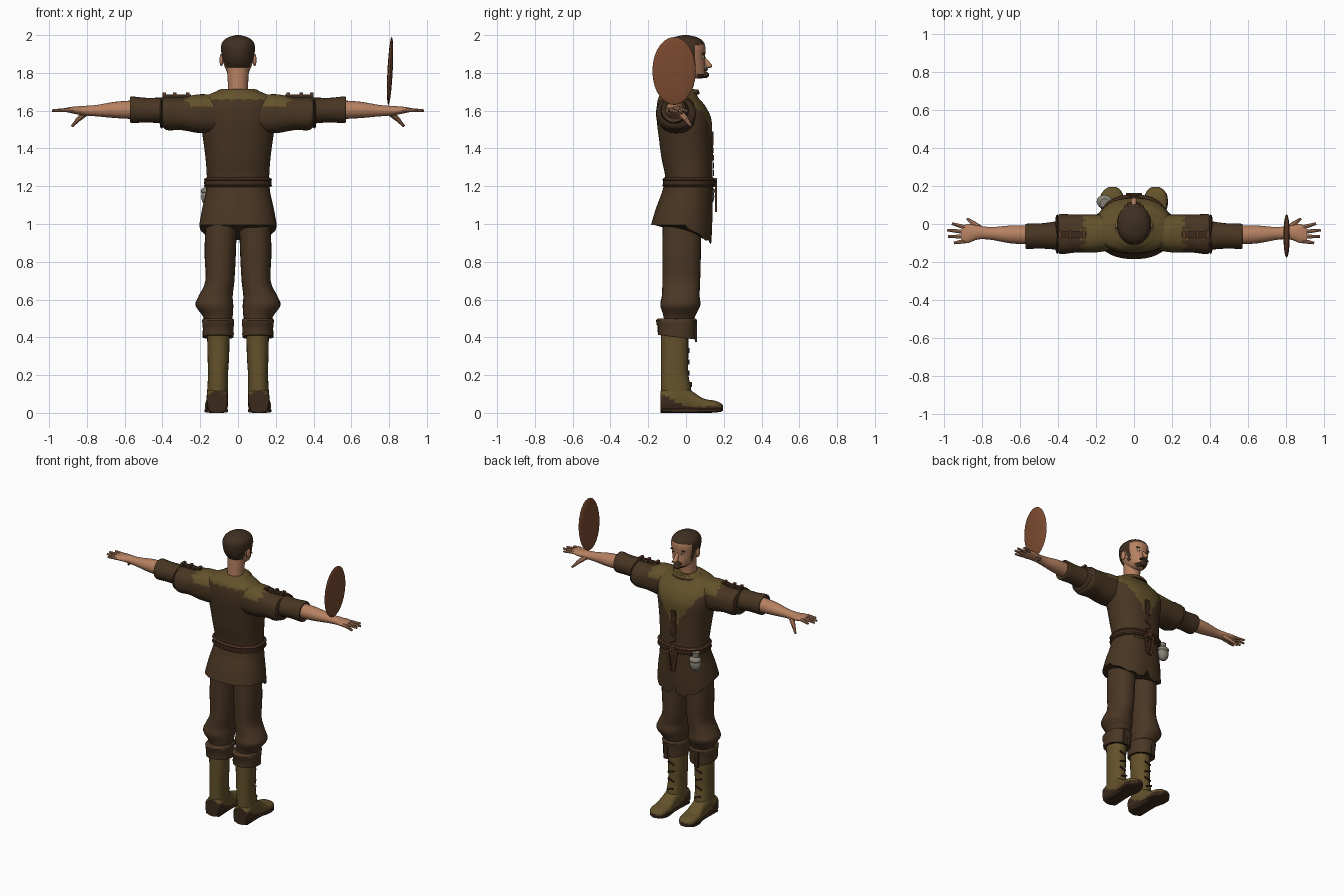
import bpy, bmesh, math
from mathutils import Vector, Matrix

if "Cube" in bpy.data.objects:
    bpy.data.objects.remove(bpy.data.objects["Cube"])


def material(name, *rgb):
    mat = bpy.data.materials.new(name)
    mat.use_nodes = True
    mat.diffuse_color = (*rgb, 1)
    mat.node_tree.nodes["Principled BSDF"].inputs["Base Color"].default_value = (*rgb, 1)
    return mat


cloth = material("brown cloth", .065, .036, .016)
trouser = material("trouser brown", .07, .038, .018)
olive = material("olive leather", .125, .083, .024)
leather = material("dark leather", .045, .023, .012)
strap = material("strap brown", .1, .042, .02)
skin = material("skin", .47, .22, .12)
hair = material("dark hair", .05, .028, .015)
wood = material("reddish disc", .2, .07, .03)
grey = material("grey pouch", .24, .22, .18)
white = material("eye white", .6, .55, .5)
made = []


def finish(name, bm, mats, rule=None):
    """Turn a bmesh into an object, choosing face colours by a rule on the face centre."""
    bmesh.ops.recalc_face_normals(bm, faces=bm.faces)
    if rule:
        for face in bm.faces:
            face.material_index = int(rule(face.calc_center_median()))
    mesh = bpy.data.meshes.new(name)
    bm.to_mesh(mesh)
    bm.free()
    for mat in mats:
        mesh.materials.append(mat)
    obj = bpy.data.objects.new(name, mesh)
    bpy.context.collection.objects.link(obj)
    made.append(obj)
    return obj


def spline(rings, steps):
    """Catmull-Rom interpolation between cross-sections."""
    out = []
    for i in range(len(rings) - 1):
        a, b, c, d = (rings[min(max(i + k, 0), len(rings) - 1)] for k in (-1, 0, 1, 2))
        for s in range(steps):
            t = s / steps
            out.append([q + t / 2 * (r - p + t * (2*p - 5*q + 4*r - u + t * (3*(q - r) + u - p)))
                        for p, q, r, u in zip(a, b, c, d)])
    return out + [list(rings[-1])]


def loft(name, axis, rings, mats, side=1, n=24, steps=4, power=2, rule=None, warp=None):
    """Skin rings of (position, centre, centre, radius, radius) along an axis."""
    bm = bmesh.new()
    rows = []
    for pos, c1, c2, r1, r2 in spline(rings, steps):
        row = []
        for k in range(n):
            co, si = math.cos(math.tau * k / n), math.sin(math.tau * k / n)
            u = c1 + r1 * math.copysign(abs(co) ** (2 / power), co)
            v = c2 + r2 * math.copysign(abs(si) ** (2 / power), si)
            p = Vector({"x": (pos, u, v), "y": (u, pos, v), "z": (u, v, pos)}[axis])
            if warp:
                warp(p)
            p.x *= side
            row.append(bm.verts.new(p))
        rows.append(row)
    for low, high in zip(rows, rows[1:]):
        for k in range(n):
            j = (k + 1) % n
            bm.faces.new((low[k], low[j], high[j], high[k]))
    bm.faces.new(rows[0])
    bm.faces.new(rows[-1])
    return finish(name, bm, mats, rule)


def ball(name, centre, radii, mat, turn=0):
    bm = bmesh.new()
    bmesh.ops.create_uvsphere(bm, u_segments=24, v_segments=14, radius=1)
    bm.transform(Matrix.Translation(centre) @ Matrix.Rotation(turn, 4, "Y") @ Matrix.Diagonal((*radii, 1)))
    return finish(name, bm, [mat])


def rod(name, start, end, r1, r2, mat, n=8):
    a, b = Vector(start), Vector(end)
    bm = bmesh.new()
    bmesh.ops.create_cone(bm, cap_ends=True, segments=n, radius1=r1, radius2=r2, depth=(b - a).length)
    turn = (b - a).to_track_quat("Z", "Y").to_matrix().to_4x4()
    bm.transform(Matrix.Translation((a + b) / 2) @ turn)
    return finish(name, bm, [mat])


def box(name, centre, size, mat, turn=0, axis="Y"):
    bm = bmesh.new()
    bmesh.ops.create_cube(bm, size=1)
    bm.transform(Matrix.Translation(centre) @ Matrix.Rotation(turn, 4, axis) @ Matrix.Diagonal((*size, 1)))
    return finish(name, bm, [mat])


def zigzag(v, width, height):
    return abs((v / width) % 1 - .5) * height


# Tunic body with a torn yoke over the shoulders and chest
def yoke(p):
    if p.y > -.03:
        return p.z > 1.36 + 1.4 * abs(p.x) + zigzag(p.x, .05, .05)
    return p.z > 1.655 + zigzag(p.x, .06, .015)


loft("tunic_body", "z", [
    (1.18, 0, .015, .165, .13), (1.25, 0, .015, .165, .125), (1.35, 0, .005, .172, .135),
    (1.45, 0, -.003, .185, .14), (1.55, 0, -.01, .2, .145), (1.62, 0, -.025, .205, .13),
    (1.67, 0, -.04, .18, .105), (1.70, 0, -.035, .12, .088), (1.715, 0, -.03, .085, .075)],
    [cloth, olive], n=72, steps=6, power=2.3, rule=yoke)


# Flared tunic skirt, longer and ragged at the front
def hem(p):
    t = (1.22 - p.z) / .22
    p.z -= t * (.085 * max(0, p.y / .13) + (zigzag(p.x, .07, .03) if p.y > 0 else 0))
    p.z += t * .06 * max(0, 1 - abs(p.x) / .02) * (p.y > 0)


loft("tunic_skirt", "z", [(.995, 0, -.025, .205, .16), (1.08, 0, -.01, .19, .15),
     (1.16, 0, .005, .172, .135), (1.22, 0, .015, .165, .128)], [cloth, leather], n=64,
     power=2.3, warp=hem, rule=lambda p: p.y > 0 and abs(p.x) < .012)

# Belt, buckle, hanging strap and pouch
loft("belt", "z", [(1.195, 0, .015, .17, .132), (1.2, 0, .015, .178, .138),
     (1.24, 0, .015, .176, .136), (1.245, 0, .015, .168, .13)], [leather], n=48, steps=1, power=2.3)
for z in (1.205, 1.235):
    loft("belt_edge", "z", [(z - .006, 0, .015, .176, .136), (z, 0, .015, .181, .141),
         (z + .006, 0, .015, .176, .136)], [strap], n=48, steps=1, power=2.3)
for turn in (-.6, .6):
    box("belt_knot", (0, .158, 1.22), (.06, .012, .016), strap, turn)
    box("hanging_strap", (.04 * turn, .158, 1.14), (.016, .01, .15), strap, turn * .25)
ball("pouch", (-.155, .115, 1.145), (.04, .035, .05), grey)
ball("pouch_flap", (-.155, .118, 1.175), (.042, .036, .022), grey)
rod("pouch_neck", (-.155, .11, 1.18), (-.155, .11, 1.225), .02, .025, grey, 12)

# Front opening with lacing
box("front_placket", (0, .137, 1.36), (.035, .009, .26), leather, -.04, "X")
for i in range(6):
    z = 1.27 + i * .04
    box("lace", (0, .147 - (z - 1.25) * .03, z), (.05, .006, .007), strap, .5 * (-1) ** i)

# Collar and neck
loft("collar", "z", [(1.685, 0, -.025, .115, .095), (1.7, 0, -.025, .112, .095),
     (1.712, 0, -.022, .097, .085), (1.695, 0, -.02, .08, .07)], [leather, olive], n=32,
     rule=lambda p: p.z > 1.698)
loft("neck", "z", [(1.66, 0, -.025, .06, .06), (1.72, 0, -.025, .053, .055),
     (1.84, 0, -.015, .06, .06)], [skin])


# Head with short hair and a beard
def head_colour(p):
    scalp = p.z > 1.94 + p.y * .1 or p.y < -.035 and p.z > 1.83 or p.y < .045 and p.z > 1.89
    sideburn = .015 < p.y < .045 and p.z > 1.82
    chin = p.y > .06 and p.z < 1.797
    return scalp or sideburn or chin


loft("head", "z", [
    (1.77, 0, .05, .022, .035), (1.785, 0, .04, .045, .062), (1.82, 0, .018, .065, .085),
    (1.87, 0, 0, .082, .1), (1.93, 0, -.003, .09, .106), (1.965, 0, -.003, .081, .095),
    (1.987, 0, -.003, .055, .065), (2, 0, -.003, .012, .015)],
    [skin, hair], n=40, steps=6, power=2.15, rule=head_colour)
rod("nose", (0, .09, 1.885), (0, .122, 1.835), .008, .017, skin, 10)
ball("nose_tip", (0, .122, 1.838), (.015, .017, .012), skin)
ball("chin_beard", (0, .1, 1.79), (.028, .022, .018), hair)
for side in (1, -1):
    ball("moustache", (side * .018, .104, 1.819), (.022, .012, .007), hair, side * .35)
    ball("ear", (side * .088, -.008, 1.868), (.01, .02, .033), skin)
    ball("eye", (side * .032, .088, 1.884), (.014, .008, .008), white)
    ball("pupil", (side * .032, .094, 1.884), (.006, .004, .006), leather)
    box("eyebrow", (side * .034, .092, 1.904), (.036, .012, .007), hair, side * .15)

for side in (1, -1):
    # Wide sleeve with torn yoke edge, then narrower rolled sleeve
    loft("upper_sleeve", "x", [
        (.08, -.04, 1.58, .09, .1), (.2, -.05, 1.584, .1, .103), (.3, -.05, 1.584, .1, .087),
        (.37, -.053, 1.584, .105, .088), (.395, -.053, 1.588, .103, .078), (.402, -.053, 1.59, .085, .06)],
        [cloth, olive], side, n=40, steps=6, power=2.4,
        rule=lambda p: p.z > 1.625 and abs(p.x) < .25 + zigzag(p.y, .04, .06))
    loft("lower_sleeve", "x", [
        (.36, -.058, 1.6, .08, .072), (.45, -.062, 1.602, .07, .066), (.5, -.063, 1.603, .066, .066),
        (.562, -.065, 1.605, .067, .07), (.572, -.065, 1.605, .06, .06), (.56, -.06, 1.605, .045, .045)],
        [cloth], side, n=24)
    for x in (.375, .405):
        loft("sleeve_trim", "x", [(x - .01, -.053, 1.588, .09, .07), (x, -.053, 1.588, .105, .084),
             (x + .008, -.053, 1.588, .09, .07)], [leather], side, steps=2)

    # Shoulder strap and buckle
    box("shoulder_strap", (side * .325, -.055, 1.678), (.15, .032, .014), leather)
    for x in (.265, .335, .39):
        box("strap_buckle", (side * x, -.055, 1.688), (.018, .042, .016), strap)

    # Forearm, hand and fingers
    loft("forearm_and_palm", "x", [
        (.54, -.058, 1.605, .05, .05), (.65, -.055, 1.604, .047, .043), (.75, -.05, 1.6, .034, .03),
        (.82, -.045, 1.6, .036, .025), (.875, -.05, 1.603, .05, .018), (.91, -.055, 1.604, .043, .011)],
        [skin], side, n=20)
    for i, tip in enumerate((.96, .985, .98, .95)):
        knuckle = (side * .89, -.018 - .024 * i, 1.604)
        rod("finger", knuckle, (side * tip, .002 - .034 * i, 1.6), .012, .007, skin)
    rod("thumb_base", (side * .8, -.035, 1.595), (side * .85, .005, 1.55), .02, .013, skin)
    rod("thumb_tip", (side * .845, .001, 1.554), (side * .878, .027, 1.518), .013, .007, skin)

    # Trouser leg bloused at the knee
    loft("trouser_leg", "z", [
        (.47, .105, -.04, .065, .075), (.515, .108, -.035, .08, .085), (.57, .125, -.03, .1, .106),
        (.62, .118, -.028, .09, .1), (.7, .096, -.025, .077, .1), (.85, .094, -.023, .083, .102),
        (1.05, .088, -.02, .083, .103)], [trouser], side, n=28, power=2.2)
    # Rolled cuff, lower at the front, with a lacing strip
    loft("leg_cuff", "z", [
        (.4, .105, -.05, .06, .07), (.395, .105, -.05, .082, .098), (.44, .105, -.05, .081, .1),
        (.49, .105, -.05, .085, .109), (.5, .105, -.05, .075, .095)], [trouser], side, n=28, steps=2,
        power=2.2, warp=lambda p: setattr(p, "z", p.z - .12 * p.y * (p.z < .46)))
    box("cuff_strap", (side * .12, .053, .43), (.03, .009, .11), leather)

    # Boot shaft and foot with dark sole
    loft("boot_shaft", "z", [
        (.06, .108, -.055, .055, .075), (.12, .108, -.052, .055, .08), (.2, .106, -.06, .053, .073),
        (.3, .104, -.06, .057, .072), (.43, .104, -.06, .06, .073)], [olive], side, power=2.2)
    loft("boot_foot", "y", [
        (-.135, .11, .055, .045, .055), (-.125, .11, .06, .056, .06), (-.04, .11, .075, .056, .075),
        (.03, .112, .06, .052, .056), (.09, .114, .04, .06, .037), (.15, .116, .034, .058, .031),
        (.182, .114, .029, .04, .024), (.196, .113, .028, .015, .012)], [olive, leather], side, n=32,
        power=2.7, rule=lambda p: p.z < .032 + max(0, -p.y) * .5)
    loft("boot_sole", "y", [
        (-.125, .11, .012, .054, .012), (.03, .112, .012, .05, .012), (.1, .115, .012, .063, .012),
        (.16, .116, .014, .056, .012), (.195, .113, .02, .02, .01)], [leather], side, power=3.5)
    for i in range(4):
        box("boot_lace", (side * .108, .014 + .012 * (i == 0), .15 + .06 * i), (.05, .009, .01), leather, .35 * (-1) ** i)

# Upright oval disc above the hand
ball("oval_disc", (.805, -.063, 1.81), (.014, .115, .18), wood, .05)

# Smooth shading with sharp edges kept
for obj in made:
    obj.select_set(True)
bpy.context.view_layer.objects.active = made[0]
bpy.ops.object.shade_smooth_by_angle(angle=math.radians(40))
